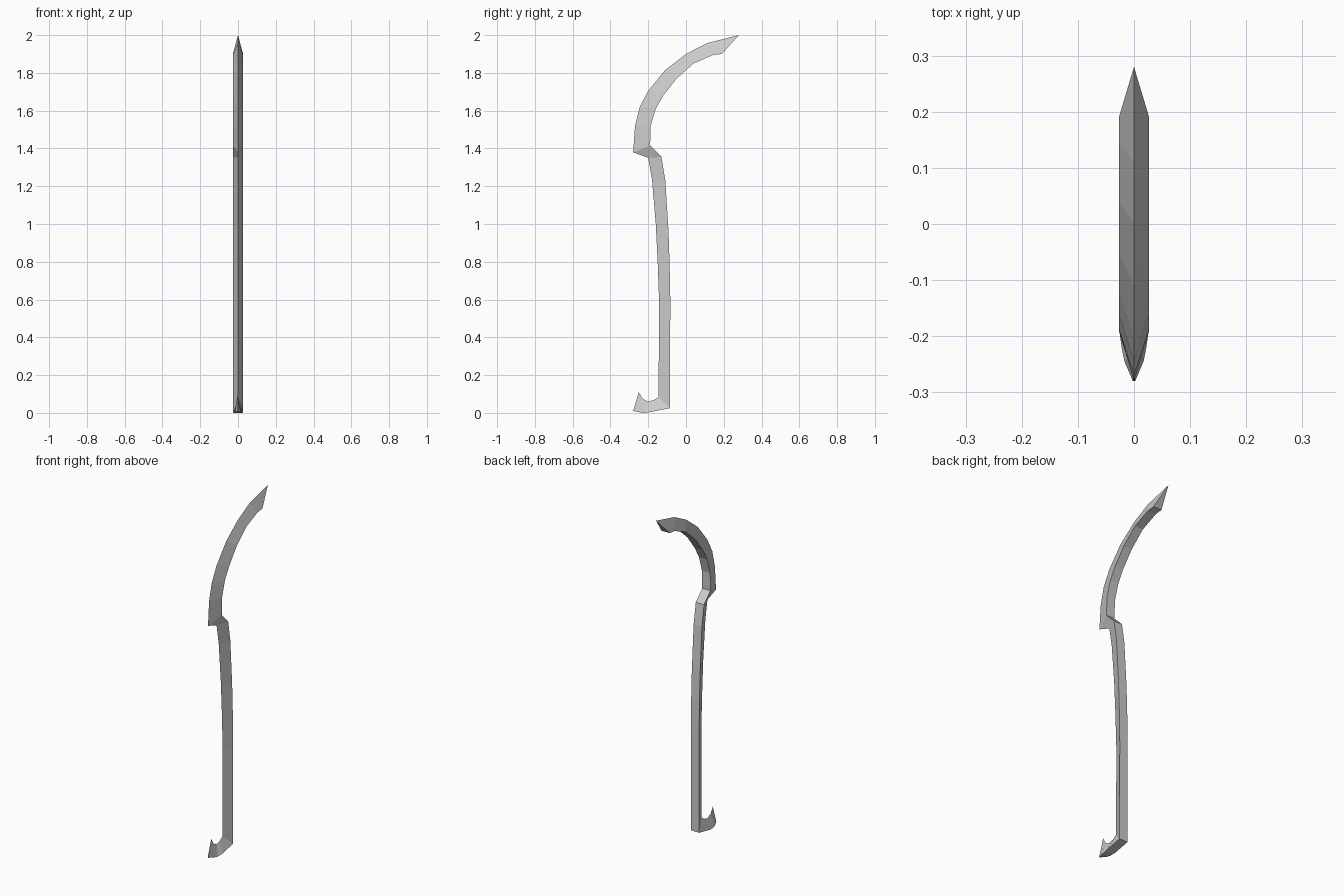
import bpy, bmesh

if "Cube" in bpy.data.objects:
    bpy.data.objects.remove(bpy.data.objects["Cube"])

W = 0.027  # half width of the flat spine


def strip(name, stations, cap_start=False, cap_end=False):
    """Triangular bar: each station is (edge_y, edge_z, spine_y, spine_z, half_width)."""
    bm = bmesh.new()
    rings = []
    for ey, ez, sy, sz, w in stations:
        rings.append([bm.verts.new(p) for p in ((0, ey, ez), (w, sy, sz), (-w, sy, sz))])
    for a, b in zip(rings, rings[1:]):
        for i in range(3):
            j = (i + 1) % 3
            bm.faces.new((a[i], a[j], b[j], b[i]))
    if cap_start:
        bm.faces.new(rings[0][::-1])
    if cap_end:
        bm.faces.new(rings[-1])
    # stations run downwards, so flip the walls to face outward
    bmesh.ops.recalc_face_normals(bm, faces=bm.faces)
    mesh = bpy.data.meshes.new(name)
    bm.to_mesh(mesh)
    bm.free()
    obj = bpy.data.objects.new(name, mesh)
    bpy.context.collection.objects.link(obj)
    return obj


# Curved blade, from the tip down to the butt
butt = (-0.28, 1.38, -0.19, 1.415, W)
strip("blade", [
    (0.28, 2.00, 0.19, 1.90, W),
    (0.11, 1.957, 0.145, 1.895, W),
    (0.00, 1.90, 0.04, 1.85, W),
    (-0.11, 1.815, -0.05, 1.77, W),
    (-0.20, 1.705, -0.12, 1.68, W),
    (-0.245, 1.62, -0.16, 1.61, W),
    (-0.27, 1.52, -0.187, 1.52, W),
    butt,
], cap_start=True)

# Long, slightly bowed handle
heel = (-0.145, 0.085, -0.085, 0.025, W)
strip("handle", [
    butt,
    (-0.20, 1.35, -0.13, 1.355, W),
    (-0.18, 1.235, -0.11, 1.235, W),
    (-0.16, 1.00, -0.093, 0.97, W),
    (-0.15, 0.80, -0.087, 0.80, W),
    (-0.143, 0.60, -0.083, 0.60, W),
    heel,
])

# Pommel hook, narrowing to its point
strip("pommel_hook", [
    heel,
    (-0.17, 0.068, -0.185, 0.005, W),
    (-0.20, 0.06, -0.22, 0.0, 0.022),
    (-0.23, 0.075, -0.245, 0.003, 0.017),
    (-0.25, 0.11, -0.28, 0.01, 0.002),
], cap_end=True)
